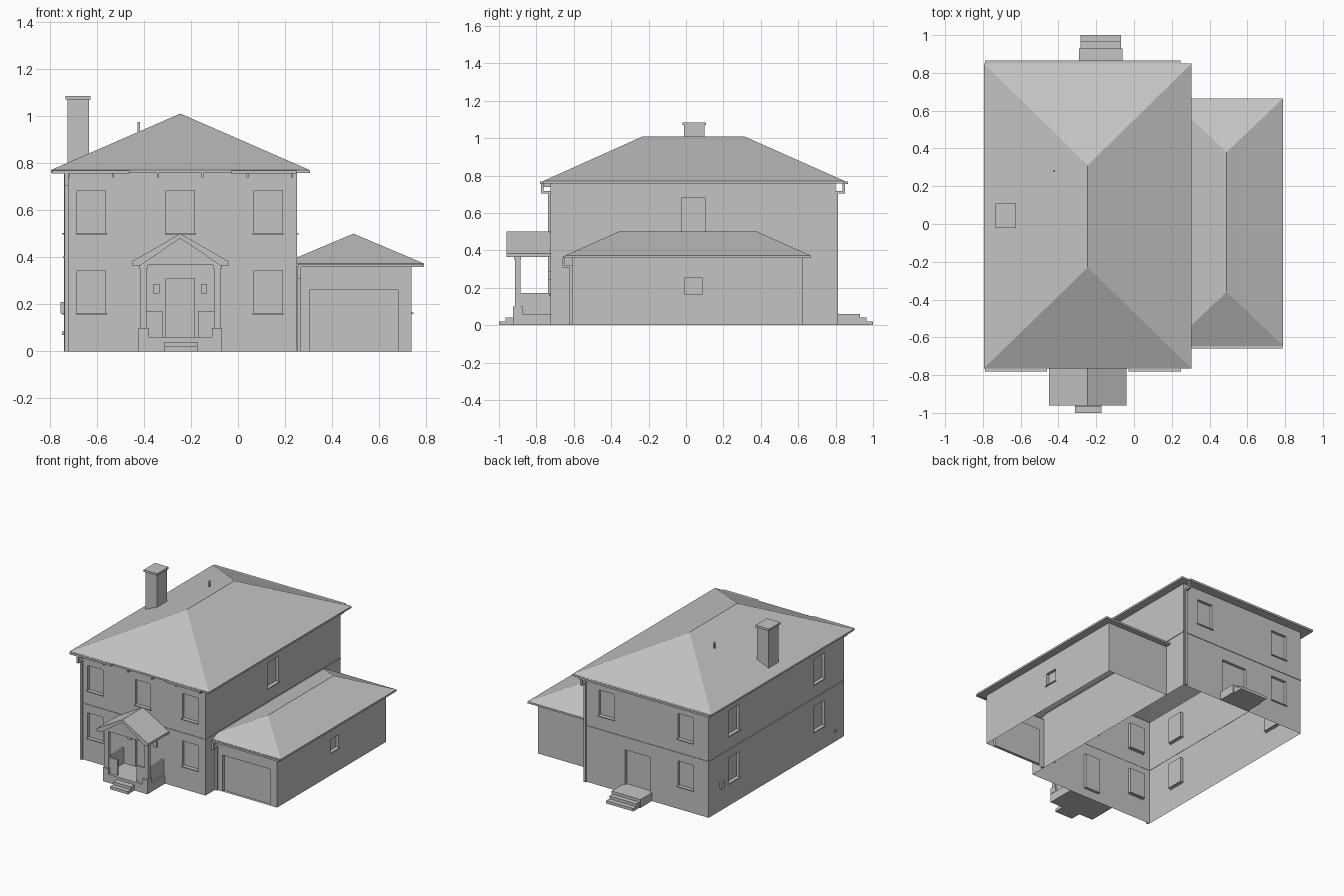
import bpy, bmesh
from mathutils import Vector

cube = bpy.data.objects.get("Cube")
if cube:
    bpy.data.objects.remove(cube, do_unlink=True)

# One plain grey for the whole building
grey = bpy.data.materials.new("plain_grey")
grey.use_nodes = True
COLOUR = (0.55, 0.55, 0.55, 1)
grey.diffuse_color = COLOUR
grey.node_tree.nodes["Principled BSDF"].inputs["Base Color"].default_value = COLOUR

UP = Vector((0, 0, 1))


def finish(name, bm, recalc=False):
    bmesh.ops.remove_doubles(bm, verts=bm.verts, dist=0.0001)
    if recalc:
        bmesh.ops.recalc_face_normals(bm, faces=bm.faces)
    mesh = bpy.data.meshes.new(name)
    bm.to_mesh(mesh)
    bm.free()
    mesh.materials.append(grey)
    obj = bpy.data.objects.new(name, mesh)
    bpy.context.collection.objects.link(obj)
    return obj


def quad(bm, *points):
    bm.faces.new([bm.verts.new(p) for p in points])


def box(name, x, y, z):
    """Box from (low, high) pairs on each axis."""
    bm = bmesh.new()
    bmesh.ops.create_cube(bm, size=1)
    for v in bm.verts:
        v.co = [min(r) if c < 0 else max(r) for c, r in zip(v.co, (x, y, z))]
    return finish(name, bm)


def wall(name, start, end, height, openings, belt=None, depth=0.02):
    """Flat wall with recessed openings (centre, width, bottom, top, has_sill)."""
    start, end = Vector((*start, 0)), Vector((*end, 0))
    along = (end - start).normalized()
    out = along.cross(UP)
    holes = []
    for centre, width, low, high, sill in openings:
        axis = 0 if abs(along.x) > 0.5 else 1
        mid = (centre - start[axis]) * along[axis]
        holes.append((mid - width / 2, mid + width / 2, low, high, sill))

    def at(u, z, d=0):
        return start + along * u + UP * z + out * d

    def plate(part, u0, u1, z0, z1, d):
        pairs = zip(at(u0, z0, -d / 2), at(u1, z1, d))
        box(part, *pairs)

    bm = bmesh.new()
    us = sorted({0, (end - start).length, *(v for h in holes for v in h[:2])})
    zs = sorted({0, height, *(v for h in holes for v in h[2:4])})
    for u0, u1 in zip(us, us[1:]):
        for z0, z1 in zip(zs, zs[1:]):
            u, z = (u0 + u1) / 2, (z0 + z1) / 2
            if not any(h[0] < u < h[1] and h[2] < z < h[3] for h in holes):
                quad(bm, at(u0, z0), at(u1, z0), at(u1, z1), at(u0, z1))
    for u0, u1, z0, z1, sill in holes:
        rim = [(u0, z0), (u1, z0), (u1, z1), (u0, z1)]
        quad(bm, *[at(*p, -depth) for p in rim])
        for a, b in zip(rim, rim[1:] + rim[:1]):
            quad(bm, at(*a), at(*b), at(*b, -depth), at(*a, -depth))
        if sill:
            plate(name + "_sill", u0 - 0.005, u1 + 0.005, z0 - 0.006, z0, 0.008)
    finish(name, bm)
    if belt:
        plate(name + "_belt", 0, us[-1], belt - 0.004, belt + 0.004, 0.004)


def hip_roof(name, x, y, z, ridge_x, ridge_y, ridge_z, inner_x, inner_y, cut=None):
    """Hollow hip roof with fascia and a soffit back to the walls."""
    def ring(rx, ry, rz):
        return [Vector((rx[i], ry[j], rz)) for i, j in ((0, 0), (1, 0), (1, 1), (0, 1))]
    low, top, inner = ring(x, y, z[0]), ring(x, y, z[1]), ring(inner_x, inner_y, z[0])
    front, back = (Vector((ridge_x, v, ridge_z)) for v in ridge_y)
    bm = bmesh.new()
    for i in range(4):
        j = (i + 1) % 4
        quad(bm, low[i], low[j], top[j], top[i])
        quad(bm, inner[i], inner[j], low[j], low[i])
    quad(bm, top[0], top[1], front)
    quad(bm, top[1], top[2], back, front)
    quad(bm, top[2], top[3], back)
    quad(bm, top[3], top[0], front, back)
    if cut is not None:
        bmesh.ops.bisect_plane(bm, geom=bm.verts[:] + bm.edges[:] + bm.faces[:],
                               plane_co=(cut, 0, 0), plane_no=(1, 0, 0), clear_inner=True)
    finish(name, bm)


def extrude_y(name, profile, y0, y1):
    """Prism of an x-z outline between two depths."""
    bm = bmesh.new()
    face = bm.faces.new([bm.verts.new((x, y0, z)) for x, z in profile])
    new = bmesh.ops.extrude_face_region(bm, geom=[face], use_keep_orig=True)["geom"]
    for v in new:
        if isinstance(v, bmesh.types.BMVert):
            v.co.y = y1
    finish(name, bm, recalc=True)


# Main house walls
L, R, F, B = -0.74, 0.25, -0.725, 0.8
MID, EAVE = -0.245, 0.757
WIDE = 0.122


def upper(c):
    return (c, WIDE, 0.502, 0.683, True)


def lower(c):
    return (c, WIDE, 0.163, 0.343, True)


def door(c, width):
    return (c, width, 0.06, 0.31, False)


sides = (-0.623, 0.128)
front = [upper(c) for c in (*sides, MID)] + [lower(c) for c in sides] + [door(MID, 0.12)]
wall("front_wall", (L, F), (R, F), EAVE, front, 0.4)
wall("left_wall", (R, F), (R, B), EAVE, [upper(0.04)], 0.4)
wall("back_wall", (R, B), (L, B), EAVE,
     [upper(0.07), upper(-0.556), lower(-0.556), door(-0.177, 0.2)], 0.4)
wall("right_wall", (L, B), (L, F), EAVE,
     [make(c) for make in (upper, lower) for c in (0.516, -0.45)], 0.4)
hip_roof("main_roof", (-0.795, 0.305), (-0.765, 0.85), (EAVE, 0.77),
         MID, (-0.23, 0.31), 1.01, (L, R), (F, B))

# Garage
GF, GB, GR, GTOP = -0.61, 0.625, 0.737, 0.36
wall("garage_front", (R, GF), (GR, GF), GTOP, [(0.492, 0.375, 0, 0.26, False)])
wall("garage_side", (GR, GF), (GR, GB), GTOP, [(0.04, 0.092, 0.165, 0.255, True)])
wall("garage_back", (GR, GB), (R, GB), GTOP, [])
hip_roof("garage_roof", (0.19, 0.79), (-0.645, 0.665), (GTOP, 0.373),
         0.49, (-0.36, 0.38), 0.5, (R, GR), (GF, GB), cut=R)

# Gutters, eave brackets and downspouts
GUTTER = (0.755, 0.769)
for name, x, y in (("front_gutter_right", (-0.79, -0.46), (-0.78, -0.762)),
                   ("front_gutter_left", (-0.03, R), (-0.78, -0.762)),
                   ("back_gutter", (-0.79, 0.245), (0.848, 0.865))):
    box(name, x, y, GUTTER)
box("garage_gutter", (0.255, 0.785), (-0.658, -0.643), (0.358, 0.371))
for i in range(6):
    x = -0.72 + i * 0.19
    box("eave_bracket", (x - 0.004, x + 0.004), (F, -0.765), (0.738, EAVE))


def downspout(name, x, wall_y, out, eave):
    """Vertical pipe on a wall with an offset head under the gutter."""
    span = (x - 0.008, x + 0.008)
    box(name, span, (wall_y, wall_y + out * 0.012), (0, eave - 0.04))
    box(name + "_elbow", span, (wall_y, wall_y + out * 0.05), (eave - 0.052, eave - 0.04))
    box(name + "_head", span, (wall_y + out * 0.038, wall_y + out * 0.05), (eave - 0.05, eave))


downspout("front_downspout", -0.728, F, -1, EAVE)
downspout("back_downspout", 0.237, B, 1, EAVE)
downspout("garage_downspout", 0.26, GF, -1, GTOP)

# Chimney, roof pipe and small wall boxes
box("chimney", (-0.725, -0.632), (-0.012, 0.1), (0.77, 1.07))
box("chimney_cap", (-0.733, -0.626), (-0.02, 0.108), (1.07, 1.085))
box("roof_pipe", (-0.427, -0.417), (0.275, 0.285), (0.9, 0.975))
box("meter_box", (L - 0.013, L), (0.64, 0.68), (0.16, 0.21))
box("wall_vent", (L - 0.007, L), (-0.64, -0.62), (0.07, 0.085))

# Porch and back landing with their steps
box("porch_floor", (-0.423, -0.07), (-0.925, F), (0, 0.06))
box("back_landing", (-0.29, -0.06), (B, 0.93), (0, 0.06))
for height, reach in ((0.04, 0.965), (0.02, 1)):
    box("front_step", (-0.313, -0.172), (-reach, -0.925), (0, height))
    box("back_step", (-0.282, -0.068), (0.93, reach), (0, height))

# Porch posts, low panels and lamps, mirrored about the house centre
for s in (-1, 1):
    def across(a, b):
        return (MID + s * a, MID + s * b)
    box("pedestal", across(0.134, 0.177), (-0.925, -0.875), (0.06, 0.1))
    box("post", across(0.143, 0.171), (-0.914, -0.886), (0.1, 0.36))
    box("post_cap", across(0.138, 0.176), (-0.919, -0.881), (0.352, 0.367))
    box("side_panel", across(0.15, 0.165), (-0.9, F), (0.06, 0.172))
    box("front_panel", across(0.075, 0.15), (-0.907, -0.893), (0.06, 0.172))
    box("wall_lamp", across(0.088, 0.114), (F - 0.012, F), (0.245, 0.287))

# Porch gable roof with recessed infill
eave_half, peak = 0.205, 0.5
extrude_y("porch_roof", [(MID - eave_half, 0.365), (MID - eave_half, 0.382), (MID, peak),
                         (MID + eave_half, 0.382), (MID + eave_half, 0.365),
                         (MID + 0.17, 0.365), (MID, 0.48), (MID - 0.17, 0.365)], -0.96, F)
extrude_y("porch_gable", [(MID - 0.172, 0.366), (MID + 0.172, 0.366), (MID, 0.482)], -0.925, F)
